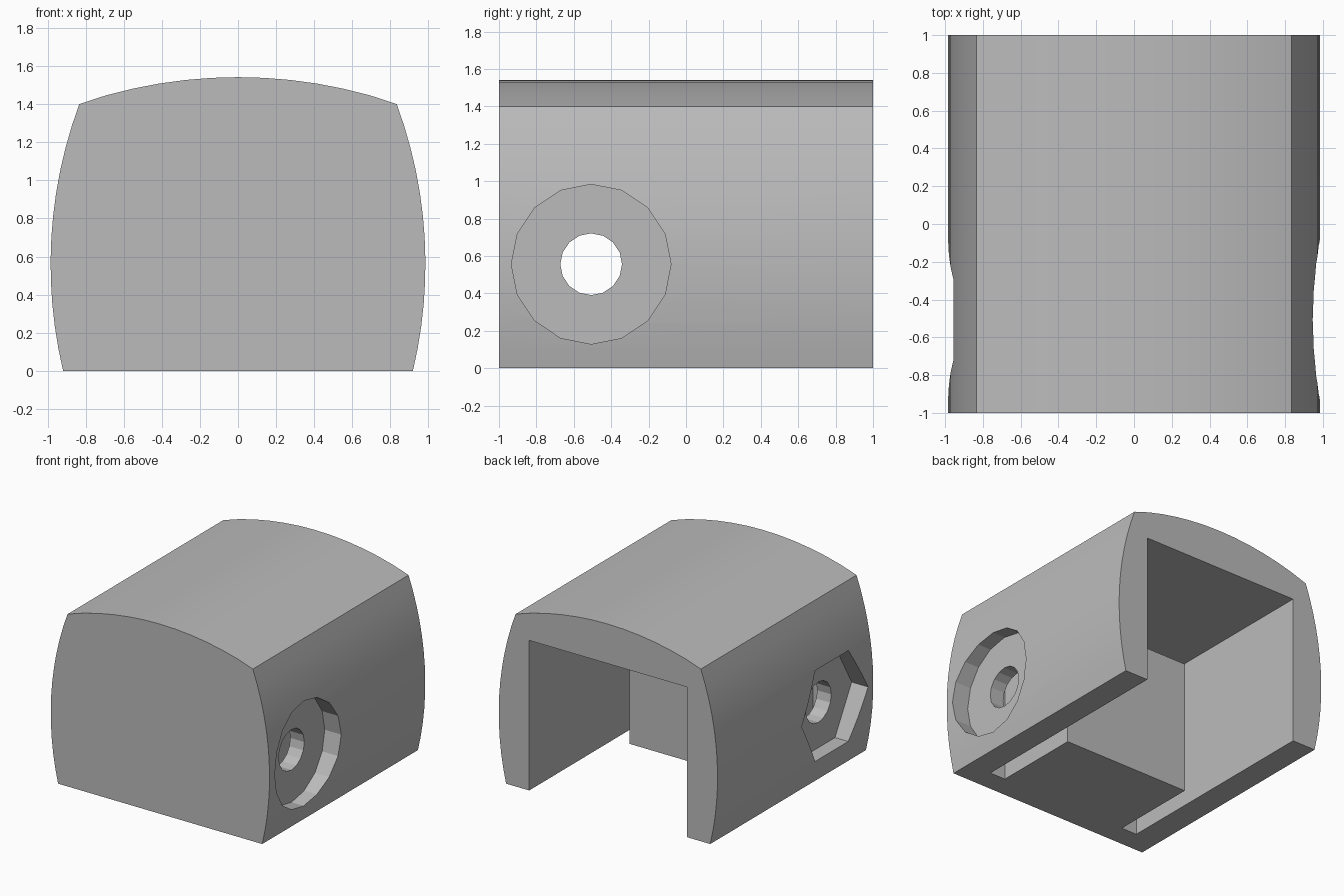
import bpy
import bmesh
from math import pi, sqrt
from mathutils import Matrix

cube = bpy.data.objects.get("Cube")
if cube:
    bpy.data.objects.remove(cube, do_unlink=True)

grey = bpy.data.materials.new("plain_grey")
grey.use_nodes = True
colour = (0.5, 0.5, 0.5, 1)
grey.diffuse_color = colour
grey.node_tree.nodes["Principled BSDF"].inputs["Base Color"].default_value = colour


def add_object(name, bm):
    bmesh.ops.recalc_face_normals(bm, faces=bm.faces)
    mesh = bpy.data.meshes.new(name)
    bm.to_mesh(mesh)
    bm.free()
    mesh.materials.append(grey)
    obj = bpy.data.objects.new(name, mesh)
    bpy.context.collection.objects.link(obj)
    return obj


def box(name, x, y0, y1, z0, z1):
    """Box centred on x = 0 with half width x."""
    bm = bmesh.new()
    size = Matrix.Diagonal((2 * x, y1 - y0, z1 - z0, 1))
    place = Matrix.Translation((0, (y0 + y1) / 2, (z0 + z1) / 2))
    bmesh.ops.create_cube(bm, size=1, matrix=place @ size)
    return add_object(name, bm)


def side_prism(name, sides, radius, x0, x1):
    """Prism along x at the bolt axis, with one corner pointing up."""
    bm = bmesh.new()
    place = Matrix.Translation(((x0 + x1) / 2, -0.507, 0.556))
    bmesh.ops.create_cone(bm, cap_ends=True, segments=sides, radius1=radius,
                          radius2=radius, depth=x1 - x0,
                          matrix=place @ Matrix.Rotation(pi / 2, 4, "Y"))
    return add_object(name, bm)


# Body: bulged sides and a domed top, extruded from front to back
def side_x(z):
    return 0.984 - 2.42 + sqrt(2.42 ** 2 - (z - 0.56) ** 2)


def top_z(x):
    return 1.542 - 2.56 + sqrt(2.56 ** 2 - x ** 2)


steps = 12
side = [(side_x(1.4 * i / steps), 1.4 * i / steps) for i in range(steps + 1)]
corner = side[-1][0]
dome = [(x, top_z(x)) for x in
        (corner * (1 - 2 * i / steps) for i in range(1, steps))]
profile = side + dome + [(-x, z) for x, z in reversed(side)]

bm = bmesh.new()
front = bm.faces.new([bm.verts.new((x, -1, z)) for x, z in profile])
back = bmesh.ops.extrude_face_region(bm, geom=[front], use_keep_orig=True)
bmesh.ops.translate(bm, vec=(0, 2, 0), verts=[
    v for v in back["geom"] if isinstance(v, bmesh.types.BMVert)])
body = add_object("clip_body", bm)

# Channel open at the back and below, a block inside it, and the bolt seats
operations = [
    ("DIFFERENCE", box("channel", 0.71, -0.82, 1.2, -0.2, 1.22)),
    ("UNION", box("inner_block", 0.57, -0.9, -0.09, 0, 1.09)),
    ("DIFFERENCE", side_prism("round_seat", 16, 0.427, 0.836, 1.3)),
    ("DIFFERENCE", side_prism("hex_seat", 6, 0.427, -1.3, -0.836)),
    ("DIFFERENCE", side_prism("bolt_hole", 16, 0.165, -1.4, 1.4)),
]
for operation, tool in operations:
    tool.hide_render = True
    mod = body.modifiers.new(tool.name, "BOOLEAN")
    mod.operation = operation
    mod.object = tool
    mod.solver = "EXACT"

# Bake the cuts and drop the helpers
graph = bpy.context.evaluated_depsgraph_get()
result = bpy.data.meshes.new_from_object(body.evaluated_get(graph))
body.modifiers.clear()
body.data = result
for _, tool in operations:
    bpy.data.objects.remove(tool, do_unlink=True)

bpy.ops.object.select_all(action="DESELECT")
body.select_set(True)
bpy.context.view_layer.objects.active = body
bpy.ops.object.shade_smooth_by_angle(angle=pi / 10)
